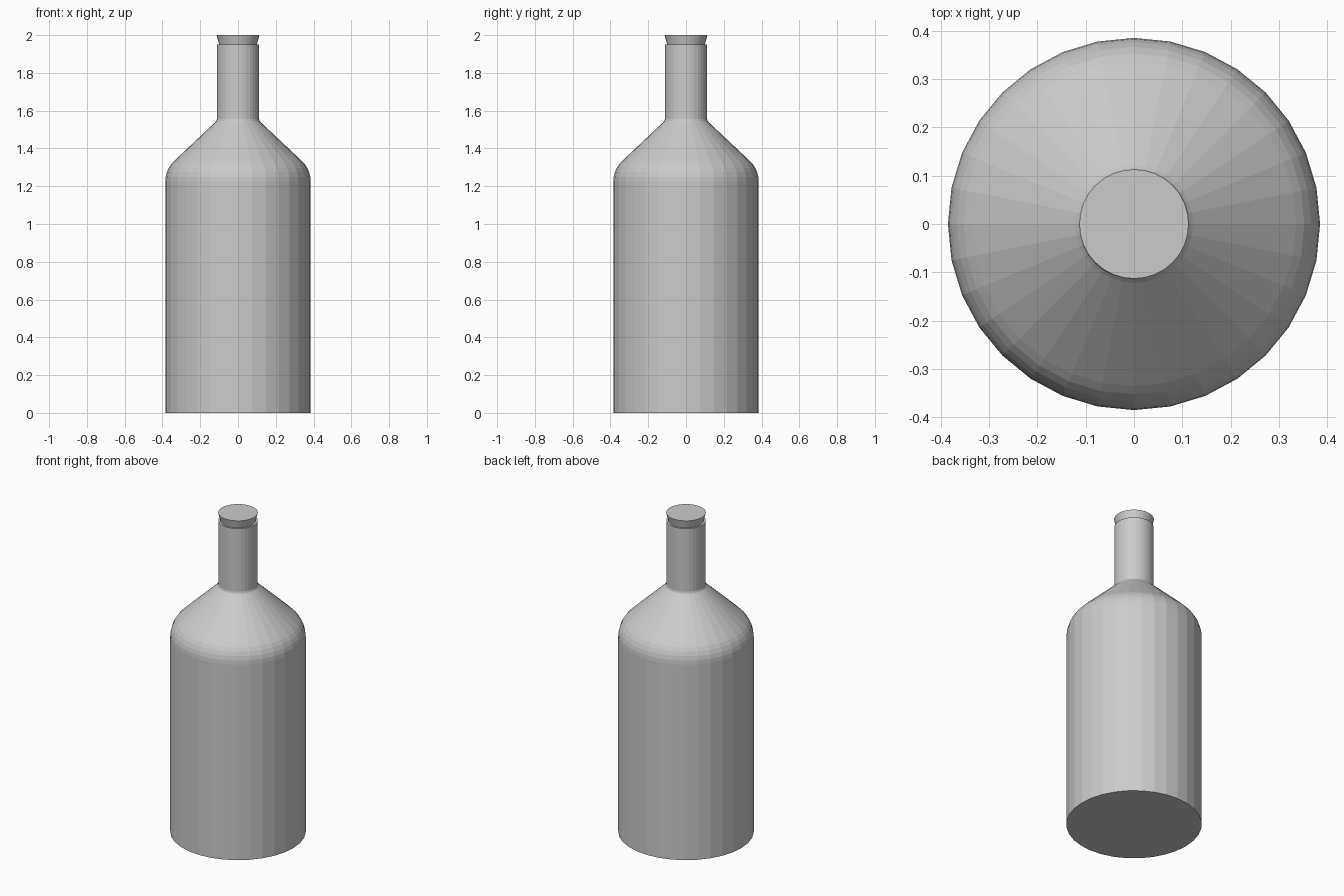
import bpy, bmesh, math

if "Cube" in bpy.data.objects:
    bpy.data.objects.remove(bpy.data.objects["Cube"])

SIDES = 32


def lathe(name, profile):
    """Closed solid of revolution from (radius, z) pairs, bottom to top."""
    bm = bmesh.new()
    rings = []
    for r, z in profile:
        rings.append([bm.verts.new((r * math.cos(2 * math.pi * i / SIDES),
                                    r * math.sin(2 * math.pi * i / SIDES), z))
                      for i in range(SIDES)])
    for lo, hi in zip(rings, rings[1:]):
        for i in range(SIDES):
            j = (i + 1) % SIDES
            bm.faces.new((lo[i], lo[j], hi[j], hi[i]))
    bm.faces.new(rings[0][::-1])
    bm.faces.new(rings[-1])
    mesh = bpy.data.meshes.new(name)
    bm.to_mesh(mesh)
    bm.free()
    obj = bpy.data.objects.new(name, mesh)
    bpy.context.collection.objects.link(obj)
    return obj


# Bottle: straight body, rounded shoulder, sloping cone, narrow neck
R, BEND, Z0 = 0.385, 0.15, 1.225
shoulder = [(R - BEND * (1 - math.cos(a)), Z0 + BEND * math.sin(a))
            for a in (math.radians(48) * i / 5 for i in range(6))]
bottle_profile = ([(R, 0)] + shoulder +
                  [(0.122, 1.537), (0.115, 1.545), (0.112, 1.555), (0.112, 1.95)])
lathe("bottle", bottle_profile)

# Tapered cork stopper seated in the neck
lathe("cork", [(0.092, 1.92), (0.113, 2.0)])
